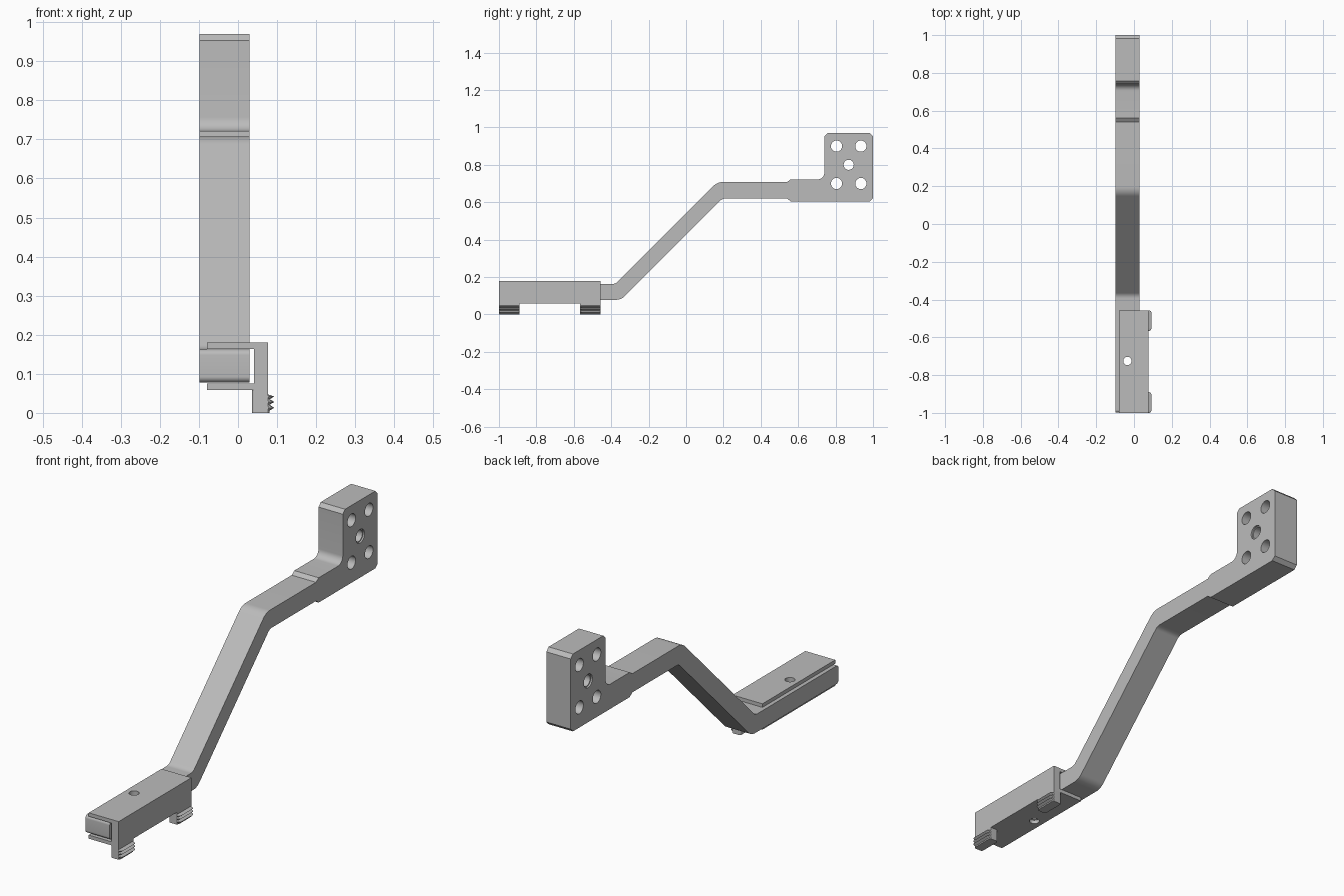
import bpy, bmesh, math
from mathutils import Vector

cube = bpy.data.objects.get("Cube")
if cube:
    bpy.data.objects.remove(cube, do_unlink=True)

metal = bpy.data.materials.new("plain grey metal")
metal.use_nodes = True
GREY = (0.5, 0.5, 0.5, 1)
metal.diffuse_color = GREY
metal.node_tree.nodes["Principled BSDF"].inputs["Base Color"].default_value = GREY


def rounded(points, steps=8):
    """Replace each (u, v, radius) corner by a tangent arc."""
    out = []
    for i, (u, v, r) in enumerate(points):
        p = Vector((u, v))
        if r == 0:
            out.append(p)
            continue
        a = (Vector(points[i - 1][:2]) - p).normalized()
        b = (Vector(points[(i + 1) % len(points)][:2]) - p).normalized()
        half = a.angle(b) / 2
        centre = p + (a + b).normalized() * r / math.sin(half)
        start = p + a * r / math.tan(half) - centre
        end = p + b * r / math.tan(half) - centre
        sweep = start.angle_signed(end)
        for k in range(steps + 1):
            t = -sweep * k / steps
            c, s = math.cos(t), math.sin(t)
            out.append(centre + Vector((start.x * c - start.y * s, start.x * s + start.y * c)))
    return out


def loft(name, sections):
    """Skin matching rings of 3D points and cap both ends."""
    bm = bmesh.new()
    rings = [[bm.verts.new(p) for p in ring] for ring in sections]
    n = len(rings[0])
    for lo, hi in zip(rings, rings[1:]):
        for i in range(n):
            bm.faces.new((lo[i], lo[(i + 1) % n], hi[(i + 1) % n], hi[i]))
    bm.faces.new(rings[0][::-1])
    bm.faces.new(rings[-1])
    bmesh.ops.recalc_face_normals(bm, faces=bm.faces)
    mesh = bpy.data.meshes.new(name)
    bm.to_mesh(mesh)
    bm.free()
    mesh.materials.append(metal)
    ob = bpy.data.objects.new(name, mesh)
    bpy.context.collection.objects.link(ob)
    return ob


def drill(ob, centre, radius, axis, depth=0.6):
    """Cut a round hole along the x or z axis."""
    turn = (0, math.pi / 2, 0) if axis == "x" else (0, 0, 0)
    bpy.ops.mesh.primitive_cylinder_add(vertices=32, radius=radius, depth=depth,
                                        location=centre, rotation=turn)
    tool = bpy.context.object
    tool.name = "hole_cutter"
    tool.hide_render = True
    mod = ob.modifiers.new("hole", "BOOLEAN")
    mod.operation, mod.solver, mod.object = "DIFFERENCE", "EXACT", tool
    bpy.context.view_layer.objects.active = ob
    bpy.ops.object.modifier_apply(modifier=mod.name)
    bpy.data.objects.remove(tool, do_unlink=True)


def smooth(ob):
    bpy.ops.object.select_all(action="DESELECT")
    ob.select_set(True)
    bpy.context.view_layer.objects.active = ob
    bpy.ops.object.shade_smooth_by_angle(angle=math.radians(30))


# Cranked arm with its mounting head: side profile (y, z, corner radius)
X0, X1 = -0.098, 0.029
side = rounded([
    (-0.998, 0.078, 0.015), (-0.347, 0.078, 0.07), (0.195, 0.62, 0.04),
    (0.54, 0.62, 0), (0.56, 0.605, 0), (0.983, 0.605, 0), (1, 0.622, 0),
    (1, 0.953, 0), (0.983, 0.97, 0), (0.757, 0.97, 0), (0.74, 0.953, 0),
    (0.74, 0.722, 0.035), (0.56, 0.722, 0), (0.54, 0.708, 0),
    (0.168, 0.708, 0.07), (-0.377, 0.163, 0.04), (-0.998, 0.163, 0.015)])
arm = loft("cranked_arm", [[(x, p.x, p.y) for p in side] for x in (X0, X1)])
for y in (0.805, 0.935):
    for z in (0.7, 0.9):
        drill(arm, (0, y, z), 0.03, "x")
HEAD = (0.87, 0.8)
drill(arm, (0, *HEAD), 0.027, "x")
for x in (X0, X1):
    drill(arm, (x, *HEAD), 0.032, "x", 0.016)
drill(arm, (-0.035, -0.725, 0.1), 0.022, "z")
smooth(arm)

# Channel bracket wrapped round the lower end of the arm
FRONT, BACK = -1, -0.457
channel = [(-0.079, 0.163), (-0.079, 0.18), (0.077, 0.18), (0.077, 0.058),
           (-0.079, 0.058), (-0.079, 0.075), (0.041, 0.075), (0.041, 0.163)]
bracket = loft("channel_bracket", [[(x, y, z) for x, z in channel] for y in (FRONT, BACK)])
drill(bracket, (-0.035, -0.725, 0.1), 0.022, "z")
smooth(bracket)

# Two feet with three gripping ridges each
ridges = [(0.077, 0.047), (0.093, 0.042), (0.081, 0.035), (0.093, 0.028),
          (0.081, 0.021), (0.093, 0.013), (0.081, 0.006), (0.081, 0)]
for label, y0, y1 in (("front", FRONT, -0.89), ("back", -0.566, BACK)):
    foot = rounded([(0.036, y0, 0.008), (0.077, y0, 0), (0.077, y1, 0), (0.036, y1, 0.008)])
    smooth(loft(label + "_foot", [[(p.x, p.y, z) for p in foot] for z in (0, 0.06)]))
    outline = [(0.07, 0), (0.07, 0.047)] + ridges
    rings = []
    for y, reach in ((y0, 0.4), (y0 + 0.004, 0.8), (y0 + 0.012, 1),
                     (y1 - 0.012, 1), (y1 - 0.004, 0.8), (y1, 0.4)):
        rings.append([(0.07 + (x - 0.07) * reach, y, z) for x, z in outline])
    loft(label + "_grip_ridges", rings)
